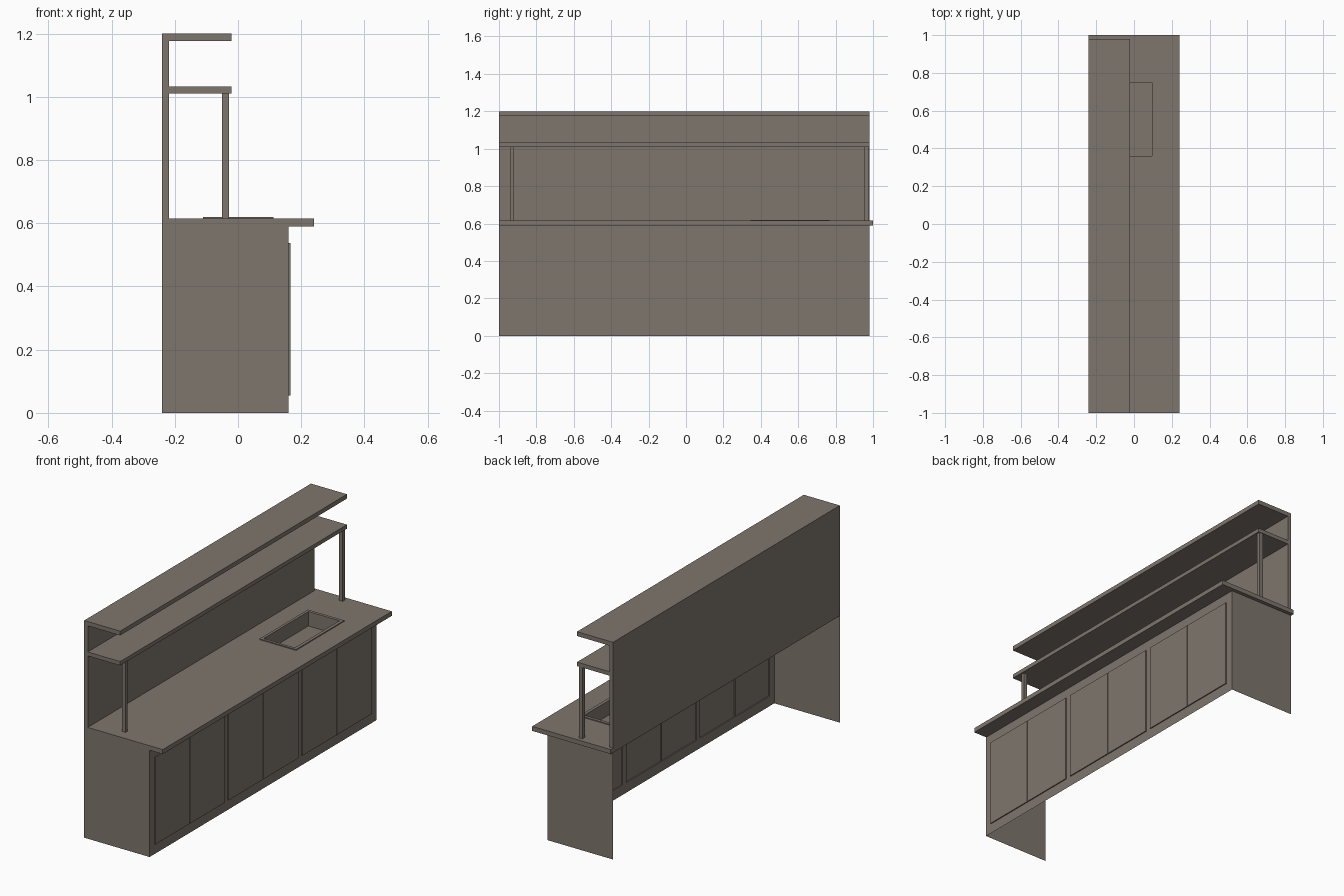
import bpy, bmesh
from mathutils import Vector

if "Cube" in bpy.data.objects:
    bpy.data.objects.remove(bpy.data.objects["Cube"])

mat = bpy.data.materials.new("warm_grey_brown")
mat.diffuse_color = (0.21, 0.18, 0.153, 1)
mat.use_nodes = True
mat.node_tree.nodes["Principled BSDF"].inputs["Base Color"].default_value = mat.diffuse_color


def finish(name, bm, fix=True):
    if fix:
        bmesh.ops.recalc_face_normals(bm, faces=bm.faces[:])
    me = bpy.data.meshes.new(name)
    bm.to_mesh(me)
    bm.free()
    me.materials.append(mat)
    ob = bpy.data.objects.new(name, me)
    bpy.context.collection.objects.link(ob)
    return ob


def box(name, x0, x1, y0, y1, z0, z1):
    bm = bmesh.new()
    bmesh.ops.create_cube(bm, size=1)
    for v in bm.verts:
        v.co = Vector(((x0, x1)[v.co.x > 0], (y0, y1)[v.co.y > 0], (z0, z1)[v.co.z > 0]))
    return finish(name, bm)


def rect(bm, r, z):
    x0, x1, y0, y1 = r
    return [bm.verts.new(p) for p in ((x0, y0, z), (x1, y0, z), (x1, y1, z), (x0, y1, z))]


def bridge(bm, a, b):
    for i in range(4):
        j = (i + 1) % 4
        bm.faces.new((a[i], a[j], b[j], b[i]))


def plate_with_hole(name, outer, inner, z0, z1):
    bm = bmesh.new()
    loops = [rect(bm, outer, z0), rect(bm, outer, z1), rect(bm, inner, z1), rect(bm, inner, z0)]
    for i in range(4):
        bridge(bm, loops[i], loops[(i + 1) % 4])
    return finish(name, bm)


# Worktop with sink cut-out, rim and open basin
hole = (-0.095, 0.095, 0.36, 0.75)
plate_with_hole("countertop", (-0.24, 0.24, -1, 1), hole, 0.59, 0.615)
plate_with_hole("sink_rim", (-0.11, 0.113, 0.345, 0.767), hole, 0.615, 0.62)
bm = bmesh.new()
low, high = rect(bm, hole, 0.54), rect(bm, hole, 0.618)
bridge(bm, high, low)
bm.faces.new(low)
finish("sink_basin", bm, False)

# Cabinet shell, open at the back and the bottom: two thin ends
for name, y in (("left_end_panel", -1), ("right_end_panel", 0.98)):
    bm = bmesh.new()
    vs = [bm.verts.new(p) for p in ((-0.24, y, 0), (0.16, y, 0), (0.16, y, 0.59), (-0.24, y, 0.59))]
    bm.faces.new(vs if y < 0 else vs[::-1])
    finish(name, bm, False)

# Cabinet front sheet with three pairs of raised doors
doors = []
for a, mid, b in ((-0.957, -0.66, -0.352), (-0.318, -0.015, 0.292), (0.325, 0.625, 0.935)):
    doors += [(a, mid - 0.002), (mid + 0.002, b)]
ys = [-1] + [y for d in doors for y in d] + [0.98]
zs = [0, 0.055, 0.537, 0.59]
bm = bmesh.new()
grid = [[bm.verts.new((0.16, y, z)) for z in zs] for y in ys]
raised = []
for i in range(len(ys) - 1):
    for k in range(3):
        f = bm.faces.new((grid[i][k], grid[i + 1][k], grid[i + 1][k + 1], grid[i][k + 1]))
        if k == 1 and i % 2 == 1:
            raised.append(f)
for f in raised:
    new = bmesh.ops.extrude_face_region(bm, geom=[f])["geom"]
    bmesh.ops.translate(bm, vec=(0.006, 0, 0), verts=[v for v in new if isinstance(v, bmesh.types.BMVert)])
bmesh.ops.delete(bm, geom=[f for f in raised if f.is_valid], context='FACES_ONLY')
finish("cabinet_front_with_doors", bm, False)

# Back board, two shelves and the shelf posts
box("back_board", -0.24, -0.218, -1, 0.98, 0.615, 1.176)
box("top_shelf", -0.24, -0.02, -1, 0.98, 1.176, 1.2)
box("middle_shelf", -0.218, -0.02, -1, 0.98, 1.01, 1.032)
box("left_post", -0.051, -0.029, -0.94, -0.922, 0.615, 1.01)
box("right_post", -0.051, -0.029, 0.955, 0.977, 0.615, 1.01)
